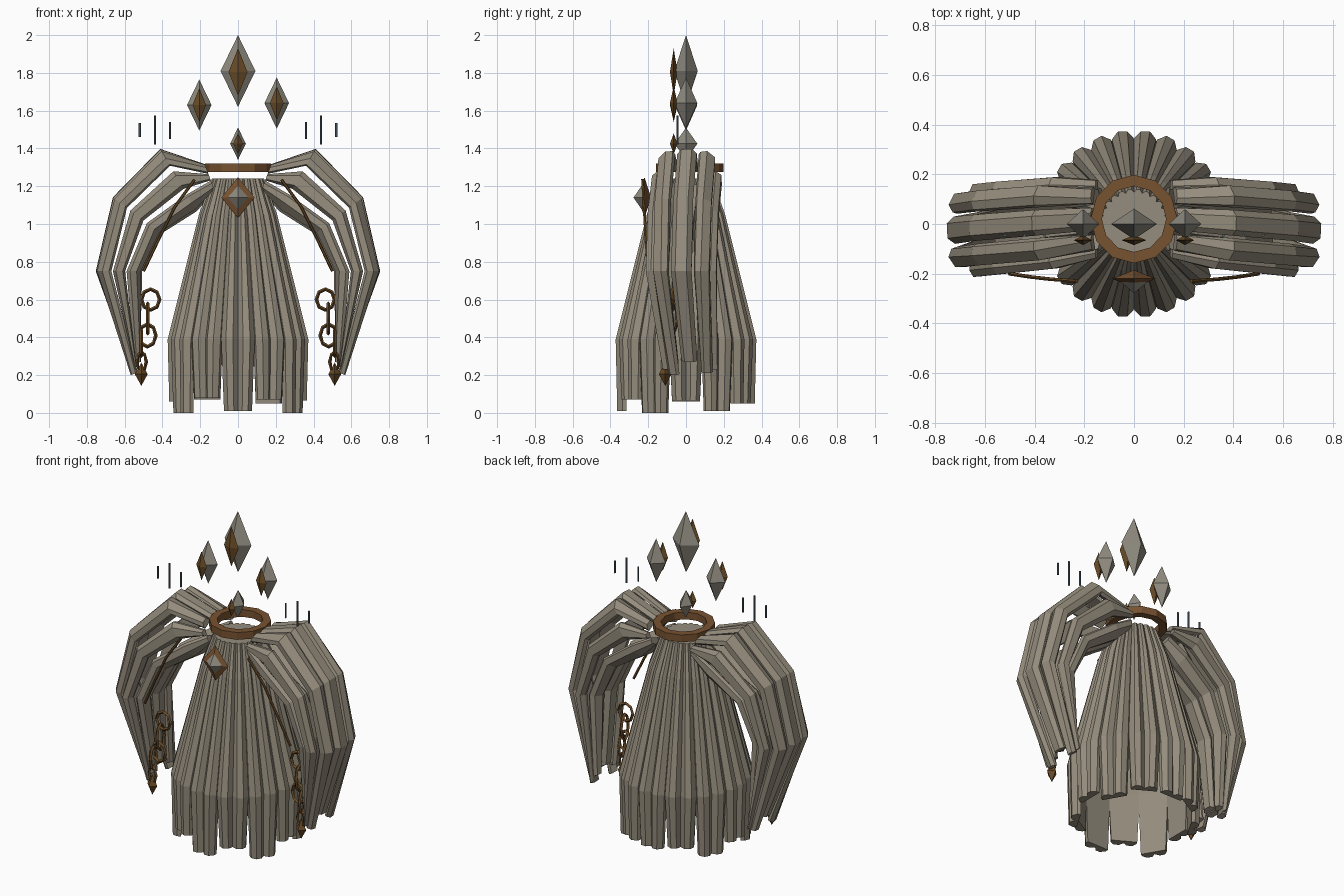
import bpy, bmesh, math
from mathutils import Vector

if "Cube" in bpy.data.objects:
    bpy.data.objects.remove(bpy.data.objects["Cube"])

def material(name, rgb):
    m = bpy.data.materials.new(name)
    m.diffuse_color = (*rgb, 1)
    m.use_nodes = True
    m.node_tree.nodes["Principled BSDF"].inputs["Base Color"].default_value = m.diffuse_color
    return m

CLOTH = material("worn_cloth", (0.30, 0.265, 0.205))
STONE = material("grey_stone", (0.275, 0.258, 0.212))
BRONZE = material("bronze", (0.185, 0.085, 0.03))
DARK_BRONZE = material("dark_bronze", (0.14, 0.07, 0.02))
STEEL = material("dark_steel", (0.085, 0.125, 0.155))

def finish(name, bm, mat):
    bmesh.ops.recalc_face_normals(bm, faces=bm.faces[:])
    me = bpy.data.meshes.new(name)
    bm.to_mesh(me)
    bm.free()
    me.materials.append(mat)
    ob = bpy.data.objects.new(name, me)
    bpy.context.collection.objects.link(ob)
    return ob

def loft(bm, rings, closed=False):
    """Skin a list of point rings, capped at both ends unless closed."""
    vs = [[bm.verts.new(p) for p in r] for r in rings]
    n = len(vs[0])
    pairs = list(zip(vs, vs[1:])) + ([(vs[-1], vs[0])] if closed else [])
    for a, b in pairs:
        for i in range(n):
            j = (i + 1) % n
            bm.faces.new((a[i], a[j], b[j], b[i]))
    if not closed:
        bm.faces.new(vs[0])
        bm.faces.new(vs[-1])

# Strip cross-sections: (across, outward)
DOUBLE = [(-1, 0), (-.72, .9), (-.3, .9), (0, .1), (.3, .9), (.72, .9), (1, 0), (1, -.7), (-1, -.7)]
SINGLE = [(-1, -.1), (-.6, .9), (.5, 1), (1, .1), (.9, -.7), (-.9, -.7)]

def pleated_tube(name, stations, count, hems, profile, square=0.0):
    """Ring of cloth strips; station = (centre, u, v, ridge, taper), hems = extra length per strip."""
    bm = bmesh.new()
    end = (stations[-1][0] - stations[-2][0]).normalized()
    for k in range(count):
        a = math.tau * k / count
        boxy = 1 + square * abs(math.sin(2 * a))
        rings = []
        for i, (c, u, v, ridge, taper) in enumerate(stations):
            p = c + u * math.cos(a) * boxy + v * math.sin(a)
            if i == len(stations) - 1:
                p = p + end * hems[k % len(hems)]
            t = v * math.cos(a) - u * math.sin(a)
            half = t.length * math.pi / count * taper
            n = t.cross(u.cross(v)).normalized()
            t = t.normalized()
            rings.append([p + t * half * s + n * ridge * d for s, d in profile])
        loft(bm, rings)
    return finish(name, bm, CLOTH)

def crystal(name, loc, size, mat):
    bm = bmesh.new()
    x, y, z = size
    o = Vector(loc)
    ring = [bm.verts.new(o + Vector(p)) for p in ((x, 0, 0), (0, y, 0), (-x, 0, 0), (0, -y, 0))]
    for h in (z, -z):
        tip = bm.verts.new(o + Vector((0, 0, h)))
        for i in range(4):
            bm.faces.new((ring[i], ring[(i + 1) % 4], tip))
    return finish(name, bm, mat)

def rod(name, points, radius, mat, sides=6):
    """Thin polygonal rod through the points."""
    bm = bmesh.new()
    pts = [Vector(p) for p in points]
    rings = []
    for i, p in enumerate(pts):
        d = (pts[min(i + 1, len(pts) - 1)] - pts[max(i - 1, 0)]).normalized()
        e = d.cross(Vector((0, 1, 0))).normalized()
        f = d.cross(e)
        rings.append([p + (e * math.cos(q) + f * math.sin(q)) * radius
                      for q in (math.tau * j / sides for j in range(sides))])
    loft(bm, rings)
    return finish(name, bm, mat)

def hoop(name, loc, a_axis, b_axis, tube, mat, seg=8, sides=4, twist=0.0):
    """Elliptical ring spanned by two axis vectors."""
    bm = bmesh.new()
    a_axis, b_axis, o = Vector(a_axis), Vector(b_axis), Vector(loc)
    n = a_axis.cross(b_axis).normalized()
    rings = []
    for i in range(seg):
        q = math.tau * i / seg
        out = a_axis * math.cos(q) + b_axis * math.sin(q)
        r = out.normalized()
        rings.append([o + out + (r * math.cos(w) + n * math.sin(w)) * tube
                      for w in (twist + math.tau * j / sides for j in range(sides))])
    loft(bm, rings, closed=True)
    return finish(name, bm, mat)

# Robe skirt: twelve strips with a ragged hem
X, Y = Vector((1, 0, 0)), Vector((0, 1, 0))
skirt = [(Vector((0, 0, z)), X * r, Y * r, ridge, taper) for z, r, ridge, taper in
         ((1.24, .125, .015, 1), (1.05, .185, .025, 1), (.39, .34, .036, 1), (.06, .337, .03, .84))]
pleated_tube("robe_skirt", skirt, 12,
             [-.005, .05, .01, .01, -.01, .045, 0, .06, -.02, .05, -.01, .06], DOUBLE)

# Neck cap closing the top of the robe
bm = bmesh.new()
loft(bm, [[Vector((r * math.cos(math.tau * i / 12), r * math.sin(math.tau * i / 12), z))
           for i in range(12)] for z, r in ((1.20, .13), (1.24, .125))])
finish("neck_cap", bm, CLOTH)

# Sleeves: outer and inner outline points in the xz plane, y shift, half depth, ridge, taper
SLEEVE = [((.175, 1.315), (.125, 1.18), .02, .135, .022, .85),
          ((.41, 1.395), (.22, 1.07), .005, .155, .03, .85),
          ((.66, 1.14), (.41, .95), -.015, .158, .03, .85),
          ((.75, .75), (.51, .75), -.025, .158, .03, .88),
          ((.575, .25), (.515, .27), .02, .125, .02, .85)]
for s, side in ((1, "right"), (-1, "left")):
    st = []
    for (ox, oz), (ix, iz), shift, depth, ridge, taper in SLEEVE:
        o, i = Vector((s * ox, shift, oz)), Vector((s * ix, shift, iz))
        u = (o - i) / 2
        u *= max(.35, 1 - .9 * ridge / u.length)
        st.append(((o + i) / 2, u, Y * depth, ridge, taper))
    pleated_tube(side + "_sleeve", st, 8, [-.02, .04, .03, 0, -.03, 0, .03, .05], SINGLE, .2)

    # Trim rod along the front of the sleeve
    rod(side + "_trim_rod", [(s * .23, -.23, 1.235), (s * .335, -.222, 1.09),
                             (s * .415, -.213, .93), (s * .50, -.20, .75)], .008, DARK_BRONZE)

    # Hanging chain: alternating flat and edge-on links
    for k, (x, z, w, h, edge) in enumerate(((.463, .60, .048, .055, 0), (.478, .50, .035, .08, 1),
                                            (.480, .41, .045, .06, 0), (.512, .37, .03, .07, 1),
                                            (.510, .27, .024, .05, 0))):
        axis = (0, w, 0) if edge else (s * w, 0, 0)
        hoop(f"{side}_chain_link_{k + 1}", (s * x, -.07 - .01 * k, z), axis, (0, 0, h), .01, DARK_BRONZE)
    crystal(side + "_chain_pendant", (s * .512, -.11, .205), (.034, .034, .062), DARK_BRONZE)

    # Floating steel needles
    for k, (x, lo, hi) in enumerate(((.36, 1.45, 1.54), (.44, 1.42, 1.575), (.52, 1.46, 1.535))):
        rod(f"{side}_needle_{k + 1}", [(s * x, -.045, lo), (s * x, -.045, hi)], .006, STEEL)

    # Side floating crystals
    z = 1.64 if s > 0 else 1.63
    crystal(side + "_crystal", (s * .205, 0, z), (.065, .06, .135), STONE)
    crystal(side + "_crystal_core", (s * .205, -.065, z), (.036, .02, .09), DARK_BRONZE)

# Collar ring
hoop("collar", (0, .02, 1.297), (.152, 0, 0), (0, .155, 0), .032, BRONZE, 12, 4, math.pi / 4)

# Chest gem in its mount
crystal("gem_mount", (0, -.22, 1.14), (.088, .035, .108), BRONZE)
crystal("chest_gem", (0, -.233, 1.14), (.055, .045, .065), STONE)

# Central floating crystals
crystal("top_crystal", (0, 0, 1.81), (.092, .062, .19), STONE)
crystal("top_crystal_core", (0, -.065, 1.805), (.05, .02, .125), DARK_BRONZE)
crystal("low_crystal", (0, 0, 1.425), (.042, .06, .085), STONE)
crystal("low_crystal_core", (0, -.065, 1.425), (.026, .02, .055), DARK_BRONZE)
